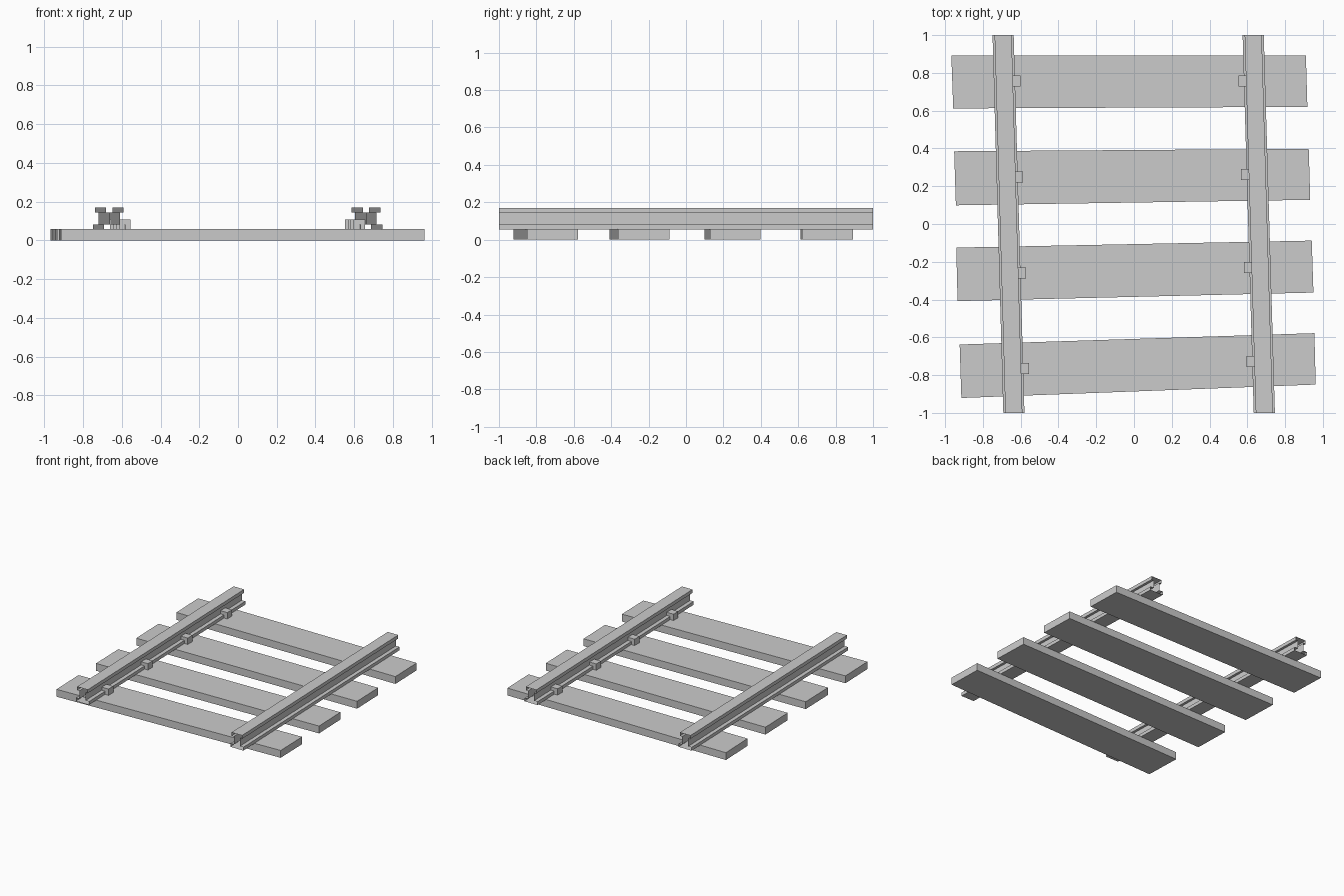
import bpy

if "Cube" in bpy.data.objects:
    bpy.data.objects.remove(bpy.data.objects["Cube"])

TIE_TOP = 0.057


def make_object(name, verts, faces):
    mesh = bpy.data.meshes.new(name)
    mesh.from_pydata(verts, [], faces)
    mesh.update()
    obj = bpy.data.objects.new(name, mesh)
    bpy.context.collection.objects.link(obj)
    return obj


def slab(name, outline, z0, z1):
    """Prism over a counter-clockwise outline."""
    n = len(outline)
    verts = [(x, y, z) for z in (z0, z1) for x, y in outline]
    faces = [tuple(reversed(range(n))), tuple(range(n, 2 * n))]
    faces += [(i, (i + 1) % n, (i + 1) % n + n, i + n) for i in range(n)]
    return make_object(name, verts, faces)


def rail(name, x_front, x_back):
    """Open-ended I-beam, slightly skewed from front to back."""
    half = [(0.056, 0.055), (0.056, 0.081), (0.026, 0.081),
            (0.026, 0.143), (0.045, 0.143), (0.045, 0.17)]
    profile = half + [(-x, z) for x, z in reversed(half)]
    n = len(profile)
    verts = [(cx + x, y, z) for cx, y in ((x_front, -1), (x_back, 1))
             for x, z in profile]
    faces = [(i, i + n, (i + 1) % n + n, (i + 1) % n) for i in range(n)]
    # profile runs counter-clockwise seen from the front, so flip to face out
    return make_object(name, verts, [f[::-1] for f in faces])


# Wooden ties: slightly uneven planks, corners counter-clockwise from front left
ties = [
    [(-0.957, 0.612), (0.918, 0.62), (0.91, 0.892), (-0.967, 0.892)],
    [(-0.943, 0.099), (0.933, 0.128), (0.925, 0.398), (-0.952, 0.385)],
    [(-0.934, -0.408), (0.95, -0.363), (0.941, -0.088), (-0.941, -0.125)],
    [(-0.914, -0.921), (0.962, -0.85), (0.955, -0.578), (-0.923, -0.638)],
]
for i, corners in enumerate(ties):
    slab(f"tie_{i + 1}", corners, 0, TIE_TOP)

# Rails
rail("rail_left", -0.636, -0.693)
rail("rail_right", 0.690, 0.631)

# Clips holding the inner foot of each rail to the ties
clip_rows = {"left": (-0.608, (0.757, 0.25, -0.26, -0.765)),
             "right": (0.604, (0.757, 0.262, -0.23, -0.728))}
for side, (x_mid, rows) in clip_rows.items():
    for i, y in enumerate(rows):
        x, h = x_mid - 0.03 * y, 0.029
        slab(f"clip_{side}_{i + 1}",
             [(x - h, y - h), (x + h, y - h), (x + h, y + h), (x - h, y + h)],
             0.055, 0.106)
